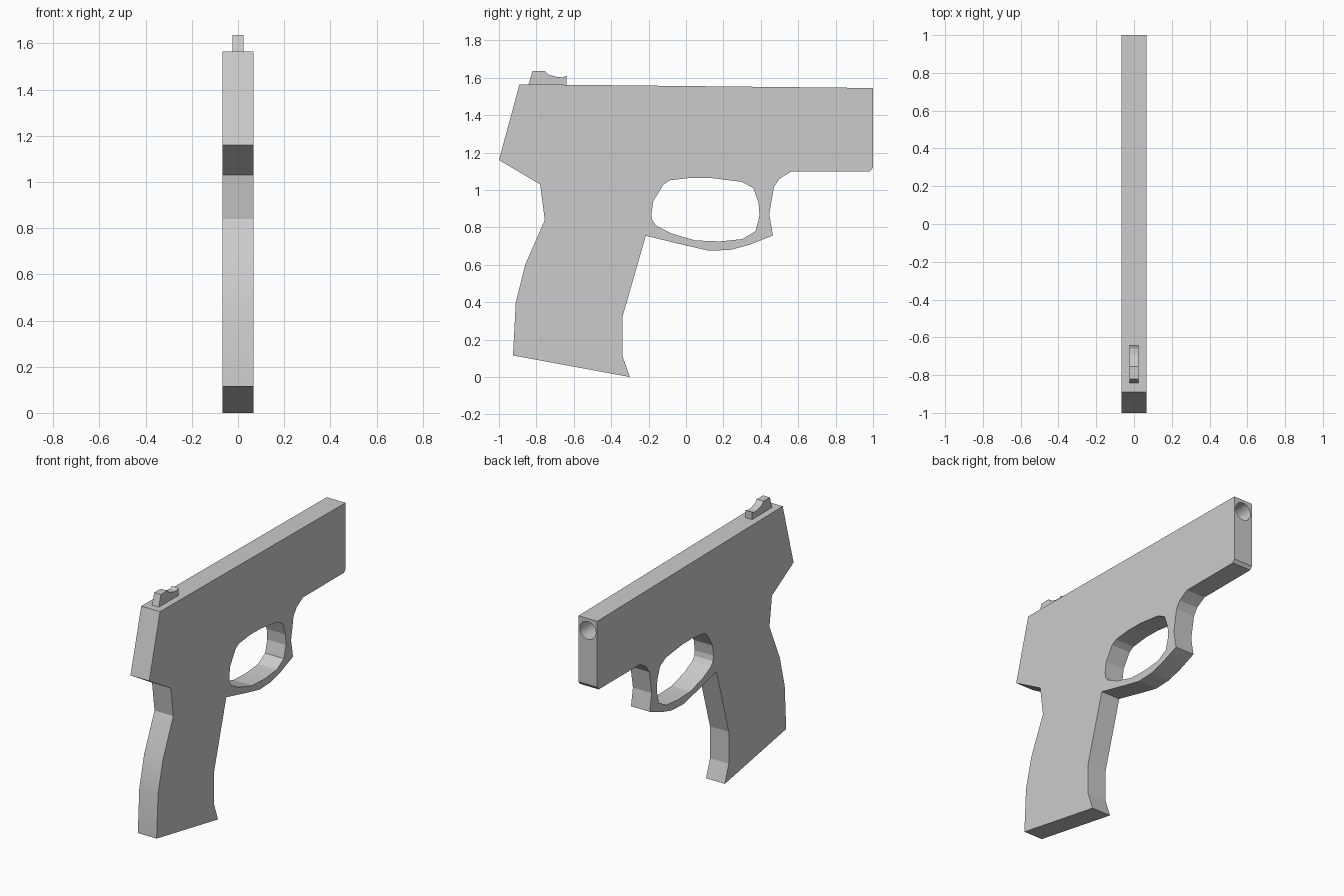
import bpy, bmesh, math

if "Cube" in bpy.data.objects:
    bpy.data.objects.remove(bpy.data.objects["Cube"])

HALF = 0.067


def plate(name, outline, half):
    """Extrude a (y, z) outline symmetrically along x."""
    bm = bmesh.new()
    face = bm.faces.new([bm.verts.new((-half, y, z)) for y, z in outline])
    ext = bmesh.ops.extrude_face_region(bm, geom=[face])
    new = [v for v in ext["geom"] if isinstance(v, bmesh.types.BMVert)]
    bmesh.ops.translate(bm, verts=new, vec=(2 * half, 0, 0))
    bmesh.ops.recalc_face_normals(bm, faces=bm.faces)
    mesh = bpy.data.meshes.new(name)
    bm.to_mesh(mesh)
    bm.free()
    obj = bpy.data.objects.new(name, mesh)
    bpy.context.collection.objects.link(obj)
    return obj


def cut(target, cutter):
    mod = target.modifiers.new(cutter.name, 'BOOLEAN')
    mod.operation = 'DIFFERENCE'
    mod.solver = 'EXACT'
    mod.object = cutter
    bpy.context.view_layer.objects.active = target
    bpy.ops.object.modifier_apply(modifier=mod.name)
    cutter.hide_render = True
    bpy.data.objects.remove(cutter)


# Body: slide, grip and guard share one flat silhouette
body = plate("body", [
    (-0.89, 1.565), (1.0, 1.545), (1.0, 1.12), (0.985, 1.1), (0.565, 1.1),
    (0.50, 1.06), (0.47, 1.015), (0.445, 0.87), (0.465, 0.757), (0.34, 0.707),
    (0.24, 0.68), (0.125, 0.675), (0.0, 0.703), (-0.215, 0.755),
    (-0.34, 0.32), (-0.34, 0.115), (-0.30, 0.0), (-0.925, 0.115),
    (-0.91, 0.40), (-0.86, 0.60), (-0.755, 0.84), (-0.78, 1.03), (-1.0, 1.16),
], HALF)

# Guard opening
cut(body, plate("guard_opening", [
    (-0.185, 0.87), (-0.175, 0.94), (-0.12, 1.03), (-0.085, 1.052),
    (0.03, 1.065), (0.14, 1.063), (0.30, 1.043), (0.36, 1.01), (0.388, 0.93),
    (0.393, 0.86), (0.372, 0.78), (0.30, 0.737), (0.18, 0.725),
    (0.05, 0.73), (-0.08, 0.768), (-0.16, 0.81), (-0.18, 0.838),
], HALF * 2))

# Bore in the end of the barrel
bpy.ops.mesh.primitive_cylinder_add(
    vertices=32, radius=0.057, depth=0.6,
    location=(0, 1.0, 1.468), rotation=(math.pi / 2, 0, 0))
bore = bpy.context.object
bore.name = "bore"
cut(body, bore)

bpy.ops.object.select_all(action='DESELECT')
body.select_set(True)
bpy.context.view_layer.objects.active = body
bpy.ops.object.shade_smooth_by_angle(angle=math.radians(12))

# Rear sight on the top edge
plate("rear_sight", [
    (-0.845, 1.555), (-0.82, 1.637), (-0.755, 1.637), (-0.735, 1.617),
    (-0.69, 1.604), (-0.66, 1.602), (-0.64, 1.611), (-0.64, 1.555),
], 0.024)
